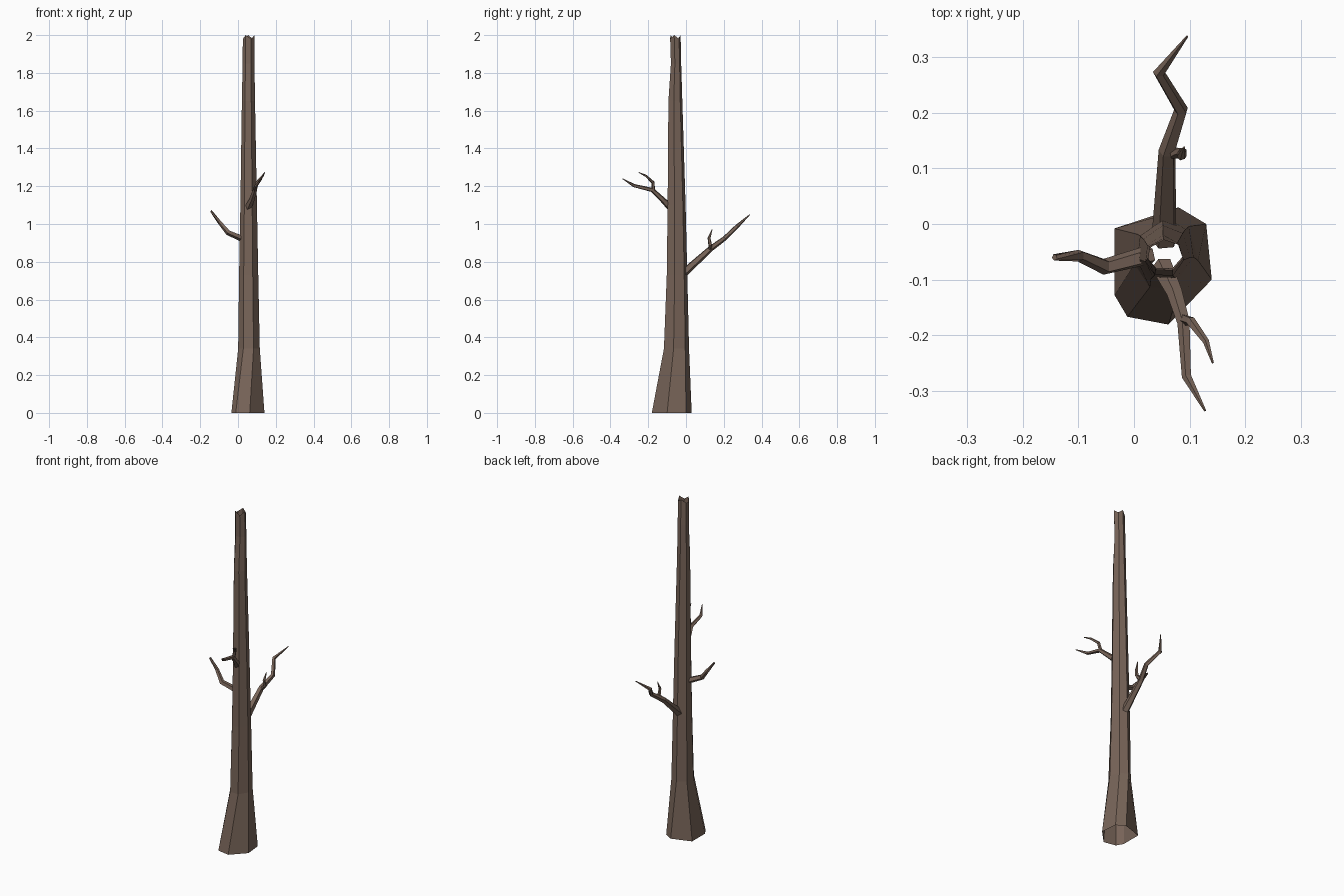
import bpy, bmesh, math
from mathutils import Vector

if "Cube" in bpy.data.objects:
    bpy.data.objects.remove(bpy.data.objects["Cube"])

bark = bpy.data.materials.new("bark")
bark.diffuse_color = (0.19, 0.13, 0.10, 1)
bark.use_nodes = True
bark.node_tree.nodes["Principled BSDF"].inputs["Base Color"].default_value = bark.diffuse_color


def skin(name, rings, cap_end):
    """Join matching rings of points into a flat-shaded tube."""
    bm = bmesh.new()
    loops = [[bm.verts.new(p) for p in r] for r in rings]
    n = len(loops[0])
    for a, b in zip(loops, loops[1:]):
        for i in range(n):
            j = (i + 1) % n
            bm.faces.new((a[i], a[j], b[j], b[i]))
    if cap_end:
        bm.faces.new(loops[-1])
    bmesh.ops.recalc_face_normals(bm, faces=bm.faces)
    me = bpy.data.meshes.new(name)
    bm.to_mesh(me)
    bm.free()
    me.materials.append(bark)
    ob = bpy.data.objects.new(name, me)
    bpy.context.collection.objects.link(ob)
    return ob


def branch(name, path, radii, sides=5):
    """Tapered tube along a crooked path, each ring on the mean direction."""
    pts = [Vector(p) for p in path]
    rings = []
    for i, (p, r) in enumerate(zip(pts, radii)):
        d = Vector((0, 0, 0))
        if i > 0:
            d += (p - pts[i - 1]).normalized()
        if i < len(pts) - 1:
            d += (pts[i + 1] - p).normalized()
        d.normalize()
        u = d.cross(Vector((0.8, 0.3, 0.1)) if abs(d.x) < 0.6 else Vector((0, 1, 0))).normalized()
        v = d.cross(u)
        rings.append([p + r * (math.cos(t) * u + math.sin(t) * v)
                      for t in (2 * math.pi * k / sides for k in range(sides))])
    return skin(name, rings, True)


# Trunk: hollow open tube, seven-sided flared foot easing into a rounder stem
foot = [(-0.035, -0.008), (0.08, 0.03), (0.13, 0.0), (0.14, -0.10),
        (0.062, -0.181), (-0.012, -0.167), (-0.035, -0.128)]
round_angles = [150, 95, 45, -10, -65, -120, -165]
levels = [(0.34, 0.00, 0.115, -0.122, 0.015),
          (0.73, 0.005, 0.107, -0.106, 0.006),
          (1.10, 0.012, 0.100, -0.101, -0.003),
          (1.65, 0.020, 0.090, -0.096, -0.020),
          (1.85, 0.024, 0.087, -0.082, -0.026),
          (1.99, 0.025, 0.088, -0.086, -0.029)]
rings = [[(x, y, 0) for x, y in foot]]
for z, x0, x1, y0, y1 in levels:
    ring = []
    for k, a in enumerate(round_angles):
        t = math.radians(a)
        jag = (0.01 if k % 2 else -0.01) if z > 1.9 else 0
        ring.append(((x0 + x1) / 2 + 1.02 * (x1 - x0) / 2 * math.cos(t),
                     (y0 + y1) / 2 + 1.02 * (y1 - y0) / 2 * math.sin(t), z + jag))
    rings.append(ring)
skin("trunk", rings, False)

# Back branch and its twig
branch("back_branch",
       [(0.055, -0.03, 0.725), (0.06, 0.13, 0.87), (0.085, 0.205, 0.925),
        (0.045, 0.272, 0.99), (0.096, 0.338, 1.05)],
       [0.024, 0.016, 0.013, 0.011, 0.002])
branch("back_twig",
       [(0.06, 0.128, 0.865), (0.087, 0.128, 0.89), (0.085, 0.122, 0.925), (0.09, 0.138, 0.97)],
       [0.011, 0.010, 0.008, 0.002])

# Left branch
branch("left_branch",
       [(0.03, -0.055, 0.92), (-0.052, -0.077, 0.955), (-0.098, -0.057, 1.01),
        (-0.143, -0.06, 1.07)],
       [0.018, 0.015, 0.011, 0.006])

# Front branch and its twig
branch("front_branch",
       [(0.05, -0.075, 1.08), (0.074, -0.125, 1.13), (0.09, -0.178, 1.18),
        (0.095, -0.275, 1.203), (0.128, -0.336, 1.24)],
       [0.020, 0.015, 0.012, 0.009, 0.002])
branch("front_twig",
       [(0.09, -0.172, 1.175), (0.102, -0.175, 1.22), (0.13, -0.212, 1.255), (0.142, -0.25, 1.273)],
       [0.010, 0.009, 0.006, 0.002])
